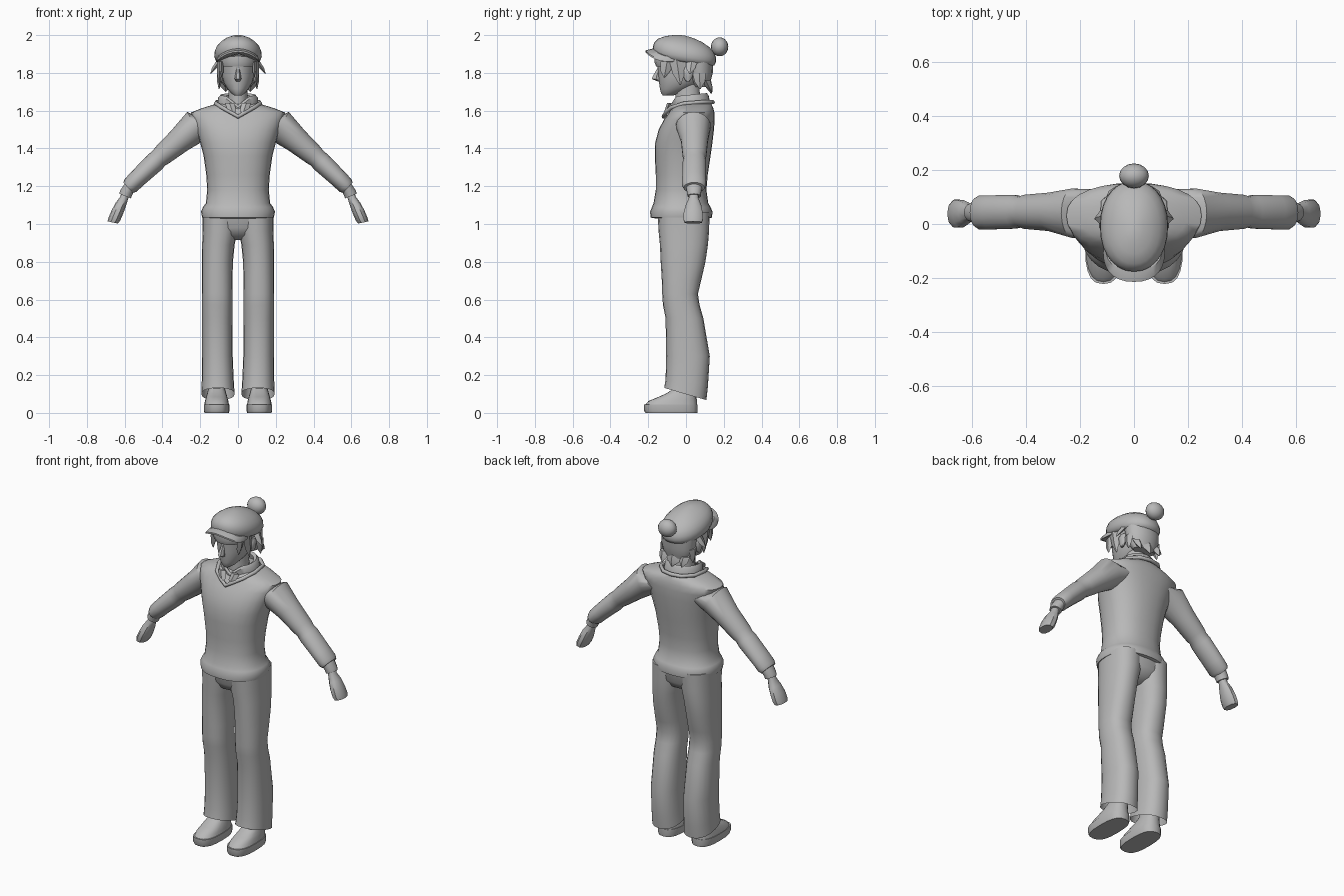
import bpy, bmesh, math
from mathutils import Vector

grey = bpy.data.materials.new("plain grey")
grey.diffuse_color = (0.48, 0.48, 0.48, 1)


def finish(ob, mirror=False, angle=40):
    ob.data.materials.append(grey)
    if mirror:
        ob.modifiers.new("mirror", 'MIRROR')
    bpy.ops.object.select_all(action='DESELECT')
    ob.select_set(True)
    bpy.context.view_layer.objects.active = ob
    bpy.ops.object.shade_smooth_by_angle(angle=math.radians(angle))
    return ob


def skin(name, rings, n=20, p=2.0, mirror=False, caps=(True, True), warp=None, angle=40):
    """Join rings given as (centre, half axis u, half axis v) into a skin."""
    bm = bmesh.new()
    rows = []
    for c, u, v in rings:
        row = []
        for i in range(n):
            a = 2 * math.pi * i / n
            ca, sa = math.cos(a), math.sin(a)
            ca = math.copysign(abs(ca) ** (2 / p), ca)
            sa = math.copysign(abs(sa) ** (2 / p), sa)
            co = Vector(c) + Vector(u) * ca + Vector(v) * sa
            row.append(bm.verts.new(warp(co) if warp else co))
        rows.append(row)
    for a, b in zip(rows, rows[1:]):
        for i in range(n):
            j = (i + 1) % n
            bm.faces.new((a[i], a[j], b[j], b[i]))
    for flag, row in zip(caps, (rows[0], rows[-1])):
        if flag:
            bm.faces.new(row)
    bmesh.ops.recalc_face_normals(bm, faces=bm.faces)
    me = bpy.data.meshes.new(name)
    bm.to_mesh(me)
    bm.free()
    ob = bpy.data.objects.new(name, me)
    bpy.context.collection.objects.link(ob)
    return finish(ob, mirror, angle)


def stack(name, levels, cx=0, slope=0, **kw):
    """Upright skin from levels (z, y front, y back, half width[, x centre])."""
    rings = []
    for lv in levels:
        z, y0, y1, rx = lv[:4]
        x = lv[4] if len(lv) > 4 else cx
        cy, ry = (y0 + y1) / 2, (y1 - y0) / 2
        rings.append(((x, cy, z - slope * cy), (rx, 0, 0), (0, ry, -slope * ry)))
    return skin(name, rings, **kw)


def limb(name, path, **kw):
    """Skin along an x-z path of (x, z, y, half thickness, half depth, lean in degrees)."""
    rings = []
    for x, z, y, hu, hv, lean in path:
        a = math.radians(lean)
        rings.append(((x, y, z), (hu * math.cos(a), 0, hu * math.sin(a)), (0, hv, 0)))
    return skin(name, rings, **kw)


def spike(name, base, tip, rx, ry, mirror=True):
    """Four-sided pointed lock of hair."""
    b, t = Vector(base), Vector(tip)
    skin(name, [(b, (rx, 0, 0), (0, ry, 0)),
                (b.lerp(t, 0.55), (rx * .9, 0, 0), (0, ry * .8, 0)),
                (t, (.002, 0, 0), (0, .003, 0))], n=4, mirror=mirror, angle=30)


# Shoes
stack("shoe", [(0, -.215, .06, .064), (.012, -.222, .062, .068), (.045, -.222, .062, .068)],
      cx=.113, n=20, p=2.7, mirror=True)
stack("shoe_upper", [(.04, -.218, .06, .066), (.062, -.20, .058, .062), (.085, -.145, .056, .056),
                     (.105, -.10, .056, .05), (.13, -.065, .055, .044), (.2, -.055, .055, .042)],
      cx=.113, n=20, p=2.5, mirror=True)

# Trousers: open hems, sloping down to the heel
skin("trouser_leg", [((cx, (a + b) / 2, z), (rx, 0, 0), (0, (b - a) / 2, -t)) for z, a, b, rx, cx, t in [
    (.10, -.115, .108, .088, .106, .032), (.16, -.108, .116, .085, .107, .02),
    (.30, -.105, .126, .081, .109, 0), (.50, -.108, .092, .080, .110, 0),
    (.57, -.122, .072, .080, .110, 0), (.63, -.126, .063, .080, .110, 0),
    (.70, -.128, .080, .081, .110, 0), (.80, -.134, .103, .082, .109, 0),
    (.89, -.138, .116, .086, .104, 0), (.96, -.145, .122, .092, .095, 0),
    (1.06, -.15, .125, .095, .092, 0)]], n=20, p=2.3, mirror=True, caps=(False, True))
stack("trouser_seat", [(.915, -.06, .04, .05), (.94, -.115, .09, .12), (.98, -.138, .115, .17),
                       (1.06, -.15, .125, .182)], n=24, p=2.4)

# Sweater body with rolled hem
stack("sweater", [(1.03, -.165, .12, .165), (1.034, -.188, .138, .19), (1.065, -.19, .14, .196),
                  (1.09, -.18, .13, .185), (1.11, -.172, .118, .17), (1.18, -.16, .108, .163),
                  (1.26, -.16, .115, .168), (1.36, -.165, .13, .182), (1.43, -.163, .14, .2),
                  (1.50, -.145, .148, .222), (1.555, -.115, .152, .243), (1.59, -.09, .15, .25),
                  (1.612, -.078, .145, .195), (1.635, -.06, .135, .12), (1.64, -.03, .11, .08)],
      n=28, p=2.3, angle=50)

# Sleeves, shirt cuffs and hands
limb("sleeve", [(.15, 1.53, .035, .07, .095, 30), (.225, 1.517, .04, .088, .092, 60),
                (.31, 1.442, .045, .068, .072, 50), (.40, 1.365, .045, .056, .064, 48),
                (.42, 1.347, .045, .051, .058, 48), (.44, 1.328, .045, .054, .063, 48),
                (.53, 1.243, .043, .048, .064, 48), (.568, 1.205, .043, .046, .064, 48),
                (.582, 1.192, .043, .038, .055, 48)], n=18, mirror=True, angle=50)
limb("shirt_cuff", [(.57, 1.20, .043, .032, .045, 40), (.592, 1.165, .043, .034, .038, 22),
                    (.598, 1.148, .043, .033, .036, 22)], n=14, mirror=True)
limb("hand", [(.592, 1.17, .043, .022, .026, 20), (.604, 1.135, .04, .022, .026, 20),
              (.622, 1.10, .04, .029, .042, 20), (.64, 1.06, .038, .032, .052, 16),
              (.655, 1.025, .038, .032, .054, 12), (.663, 1.008, .038, .028, .048, 12)],
     n=10, p=2.3, mirror=True)

# Neck, shirt collar and V neckline
stack("neck", [(1.58, -.055, .09, .062), (1.65, -.055, .075, .052), (1.76, -.06, .07, .05)], n=16)


def vee(co):  # drops the collar at the centre front
    if co.y < -.02:
        co.z -= .045 * max(0, 1 - abs(co.x) / .06)
    return co


stack("shirt_collar", [(1.672, -.062, .095, .075), (1.682, -.072, .11, .092), (1.668, -.08, .12, .105),
                       (1.625, -.075, .128, .108)], slope=-.1, n=32, caps=(False, False), warp=vee)
spike("collar_point", (.045, -.088, 1.64), (.022, -.115, 1.575), .025, .012)
half = [(0, -.118, 1.568), (.04, -.105, 1.592), (.085, -.078, 1.617), (.118, -.01, 1.638),
        (.112, .08, 1.645), (.06, .13, 1.645), (0, .142, 1.645)]
cu = bpy.data.curves.new("neckline", 'CURVE')
cu.dimensions = '3D'
cu.bevel_depth = .011
cu.bevel_resolution = 2
pts = half + [(-x, y, z) for x, y, z in half[-2:0:-1]]
sp = cu.splines.new('POLY')
sp.points.add(len(pts) - 1)
for q, co in zip(sp.points, pts):
    q.co = (*co, 1)
sp.use_cyclic_u = True
band = bpy.data.objects.new("neckline", cu)
bpy.context.collection.objects.link(band)
cu.materials.append(grey)

# Head, nose and ears
stack("head", [(1.680, -.122, -.07, .018), (1.692, -.132, -.03, .036), (1.715, -.138, .02, .056),
               (1.745, -.142, .07, .075), (1.785, -.148, .105, .087), (1.83, -.15, .12, .092),
               (1.89, -.158, .13, .098)], n=20)
skin("nose", [((0, -.138, 1.83), (.008, 0, 0), (0, .012, 0)),
              ((0, -.155, 1.785), (.015, 0, 0), (0, .022, 0)),
              ((0, -.158, 1.768), (.018, 0, 0), (0, .027, 0)),
              ((0, -.14, 1.755), (.01, 0, 0), (0, .012, 0))], n=6)
stack("ear", [(1.755, .0, .02, .008), (1.78, -.015, .035, .013), (1.815, -.018, .04, .015),
              (1.83, -.005, .03, .008)], cx=.092, n=8, mirror=True)

# Hair: back mass and pointed locks
stack("back_hair", [(1.725, .045, .122, .068), (1.76, .02, .132, .092), (1.80, .0, .142, .102),
                    (1.87, -.02, .145, .106)], n=16)
stack("fringe", [(1.835, -.158, .02, .088), (1.86, -.168, .05, .1), (1.895, -.165, .08, .104)], n=16)
spike("side_lock", (.098, -.05, 1.87), (.098, -.03, 1.735), .014, .04)
spike("temple_lock", (.088, -.10, 1.86), (.085, -.115, 1.775), .012, .035)
spike("ear_tuft", (.103, .03, 1.86), (.145, .02, 1.795), .014, .03)
spike("nape_lock", (.07, .105, 1.76), (.065, .135, 1.70), .03, .022)
spike("nape_lock_middle", (0, .11, 1.76), (0, .135, 1.69), .045, .022, mirror=False)
spike("behind_ear_lock", (.096, .07, 1.80), (.1, .075, 1.715), .014, .035)

# Cap, lower at the back
stack("cap", [(1.856, -.15, .135, .108), (1.864, -.168, .15, .118), (1.885, -.175, .16, .126),
              (1.91, -.176, .158, .124), (1.935, -.168, .146, .114), (1.957, -.148, .122, .094),
              (1.977, -.11, .085, .066), (1.99, -.065, .04, .035), (1.996, -.035, .0, .012)],
      slope=.16, n=28, p=2.15, angle=50)


def droop(co):  # bends the visor down at its sides
    co.z -= 3.2 * co.x ** 2
    return co


stack("visor", [(1.888, -.20, -.0, .108), (1.893, -.214, .0, .114), (1.902, -.214, .0, .114),
                (1.915, -.175, .0, .105)], slope=.08, n=28, p=2.3, warp=droop)

# Pompom
bpy.ops.mesh.primitive_uv_sphere_add(segments=16, ring_count=10, radius=1, location=(0, .178, 1.938))
pom = bpy.context.object
pom.name = "pompom"
pom.scale = (.055, .046, .05)
finish(pom)
